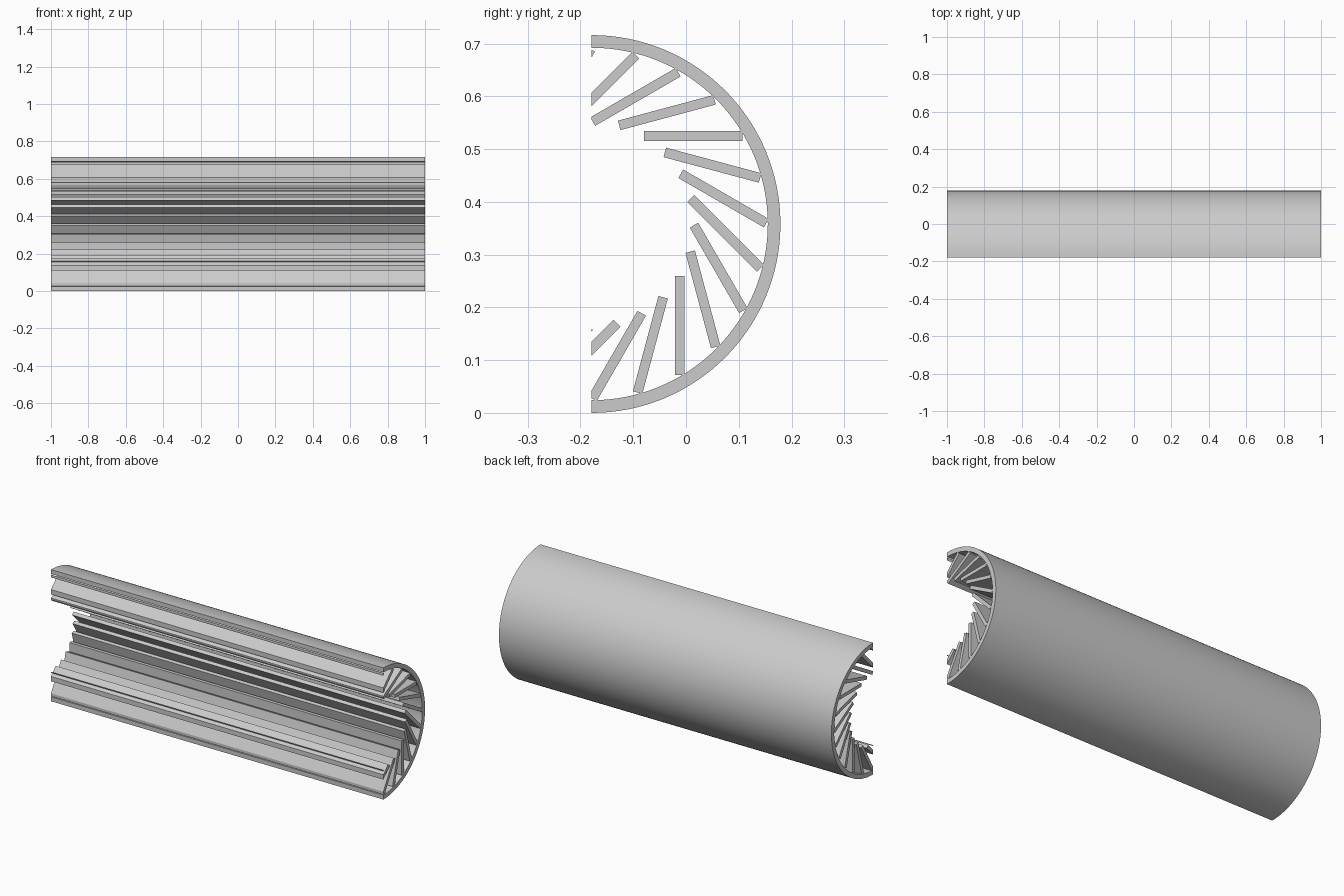
import bpy
import bmesh
from math import cos, sin, pi, radians
from mathutils import Matrix, Vector

if "Cube" in bpy.data.objects:
    bpy.data.objects.remove(bpy.data.objects["Cube"], do_unlink=True)

LENGTH = 2.0
OUTER, INNER = 0.358, 0.334
AXIS = Vector((0, -OUTER / 2, OUTER))       # centre line of the half tube
FIN_LENGTH, FIN_THICK = 0.187, 0.0185
STEP, SEGMENTS = 15, 64

grey = bpy.data.materials.new("light grey")
grey.use_nodes = True
grey.diffuse_color = (0.6, 0.6, 0.6, 1)
grey.node_tree.nodes["Principled BSDF"].inputs["Base Color"].default_value = (0.6, 0.6, 0.6, 1)


def extrude_profile(name, points):
    """Extrude a (y, z) outline along x and trim it at the open front plane."""
    bm = bmesh.new()
    face = bm.faces.new([bm.verts.new((-LENGTH / 2, y, z)) for y, z in points])
    new = bmesh.ops.extrude_face_region(bm, geom=[face])["geom"]
    bmesh.ops.translate(bm, vec=(LENGTH, 0, 0),
                        verts=[v for v in new if isinstance(v, bmesh.types.BMVert)])
    bmesh.ops.translate(bm, vec=AXIS, verts=bm.verts)
    if min(v.co.y for v in bm.verts) < AXIS.y - 0.0001:
        cut = bmesh.ops.bisect_plane(bm, geom=bm.verts[:] + bm.edges[:] + bm.faces[:],
                                     plane_co=AXIS, plane_no=(0, -1, 0), clear_outer=True)
        edges = [e for e in cut["geom_cut"] if isinstance(e, bmesh.types.BMEdge)]
        bmesh.ops.holes_fill(bm, edges=edges)
    bmesh.ops.recalc_face_normals(bm, faces=bm.faces)
    if not bm.faces:
        bm.free()
        return None
    mesh = bpy.data.meshes.new(name)
    bm.to_mesh(mesh)
    bm.free()
    mesh.materials.append(grey)
    obj = bpy.data.objects.new(name, mesh)
    bpy.context.collection.objects.link(obj)
    return obj


# Half-tube shell
def arc(radius):
    angles = [pi * (i / SEGMENTS - 0.5) for i in range(SEGMENTS + 1)]
    return [(radius * cos(a), radius * sin(a)) for a in angles]


shell = extrude_profile("half_tube_shell", arc(OUTER) + arc(INNER)[::-1])
bpy.ops.object.select_all(action="DESELECT")
shell.select_set(True)
bpy.context.view_layer.objects.active = shell
bpy.ops.object.shade_smooth_by_angle(angle=radians(30))

# Slanted inner fins: one bar section turned in equal steps around the axis
tip = Vector((0.286, 0.167))
half = FIN_THICK / 2
section = [tip + Vector(p) for p in ((0, -half), (0, half),
                                     (-FIN_LENGTH, half), (-FIN_LENGTH, -half))]
for k in range(-10, 5):
    turn = Matrix.Rotation(radians(k * STEP), 2)
    outline = [turn @ p for p in section]
    if max(p.x for p in outline) > 0:
        extrude_profile("slanted_fin", outline)
